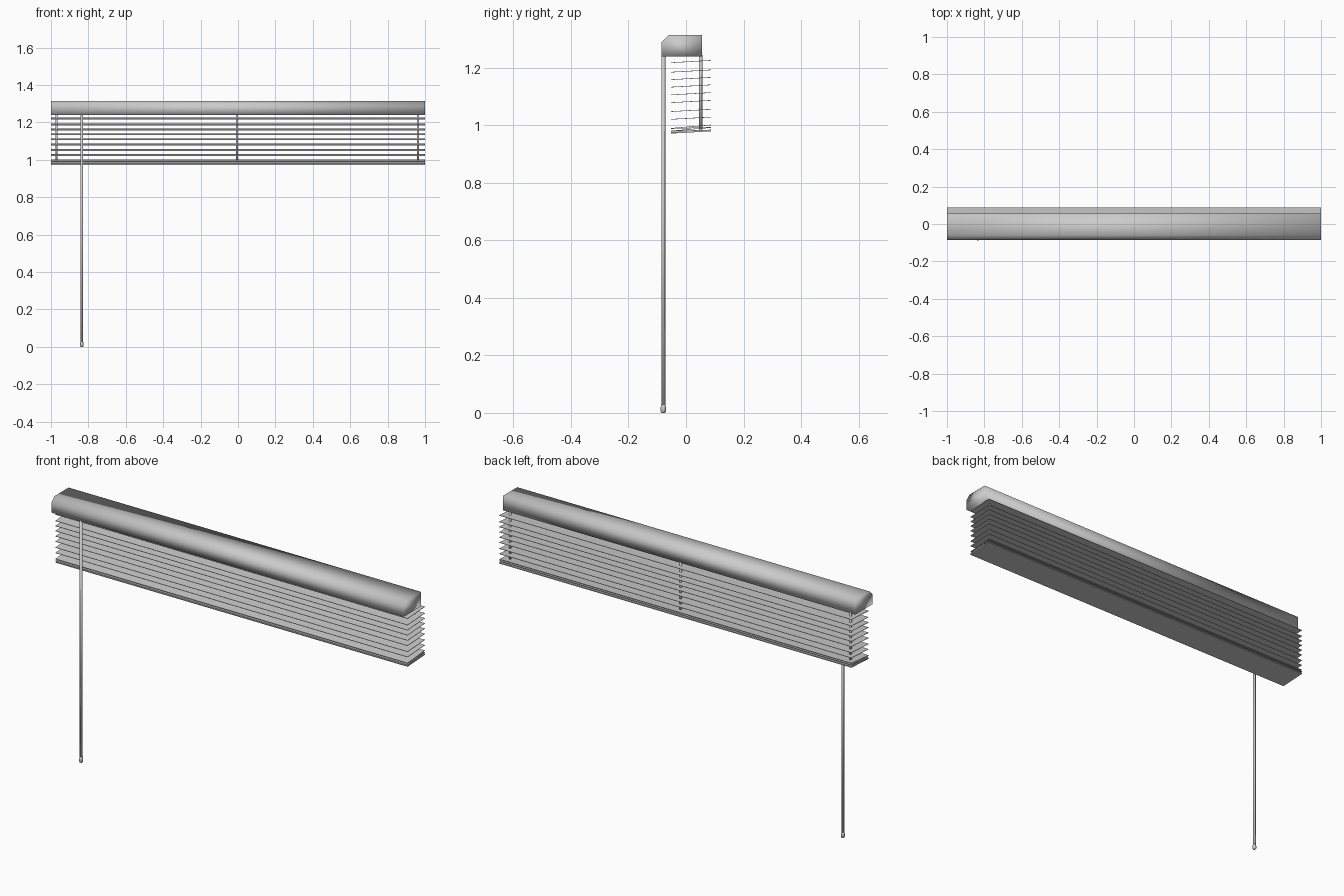
import bpy, bmesh, math
from mathutils import Matrix, Vector

cube = bpy.data.objects.get("Cube")
if cube:
    bpy.data.objects.remove(cube, do_unlink=True)

grey = bpy.data.materials.new("light grey")
grey.use_nodes = True
colour = (0.6, 0.6, 0.6, 1)
grey.diffuse_color = colour
grey.node_tree.nodes["Principled BSDF"].inputs["Base Color"].default_value = colour


def finish(name, bm, smooth=True):
    bmesh.ops.recalc_face_normals(bm, faces=bm.faces)
    mesh = bpy.data.meshes.new(name)
    bm.to_mesh(mesh)
    bm.free()
    mesh.materials.append(grey)
    for p in mesh.polygons:
        p.use_smooth = smooth
    ob = bpy.data.objects.new(name, mesh)
    bpy.context.collection.objects.link(ob)
    return ob


def extrude_x(name, profile, smooth=True):
    """Extrude a (y, z) profile across the full width."""
    bm = bmesh.new()
    face = bm.faces.new([bm.verts.new((-1, y, z)) for y, z in profile])
    geom = bmesh.ops.extrude_face_region(bm, geom=[face])["geom"]
    verts = [v for v in geom if isinstance(v, bmesh.types.BMVert)]
    bmesh.ops.translate(bm, verts=verts, vec=(2, 0, 0))
    return finish(name, bm, smooth)


def slat(name, z, rise, thick=0.002):
    """Thin strip whose back edge is higher by rise."""
    y0, y1, h, t = -0.053, 0.087, rise / 2, thick / 2
    return extrude_x(name, [(y0, z - h - t), (y1, z + h - t),
                            (y1, z + h + t), (y0, z - h + t)], False)


def rod(name, x, y, rings, sides):
    """Vertical turned part from (radius, z) rings."""
    bm = bmesh.new()
    loops = []
    for r, z in rings:
        loops.append([bm.verts.new((x + r * math.cos(a), y + r * math.sin(a), z))
                      for a in (math.tau * i / sides for i in range(sides))])
    for a, b in zip(loops, loops[1:]):
        for i in range(sides):
            j = (i + 1) % sides
            bm.faces.new((a[i], a[j], b[j], b[i]))
    bm.faces.new(loops[0])
    bm.faces.new(loops[-1])
    return finish(name, bm)


# Head rail with bevelled front top edge
extrude_x("head_rail", [(-0.085, 1.24), (0.055, 1.24), (0.055, 1.315),
                        (-0.06, 1.315), (-0.085, 1.29)])

# Hanging slats
heights = [1.222, 1.189, 1.163, 1.137, 1.110, 1.083, 1.052, 1.025]
for i, z in enumerate(heights):
    slat(f"slat_{i + 1}", z, 0.008)

# Gathered slats and the bottom rail
for i in range(4):
    slat(f"stacked_slat_{i + 1}", 0.982 + i * 0.0045, 0.012 if i % 2 else 0.004)
slat("bottom_rail", 0.978, 0.008, 0.005)

# Lift cords at the back
for side, x in (("right", -0.97), ("middle", -0.005), ("left", 0.963)):
    rod(f"{side}_cord", x, 0.051, [(0.006, 0.985), (0.006, 1.245)], 8)

# Tilt wand and its tip
rod("tilt_wand", -0.835, -0.079, [(0.007, 0.025), (0.007, 1.245)], 8)
rod("wand_tip", -0.835, -0.079, [(0.006, 0), (0.0095, 0.005), (0.0095, 0.018),
                                 (0.007, 0.03)], 8)
